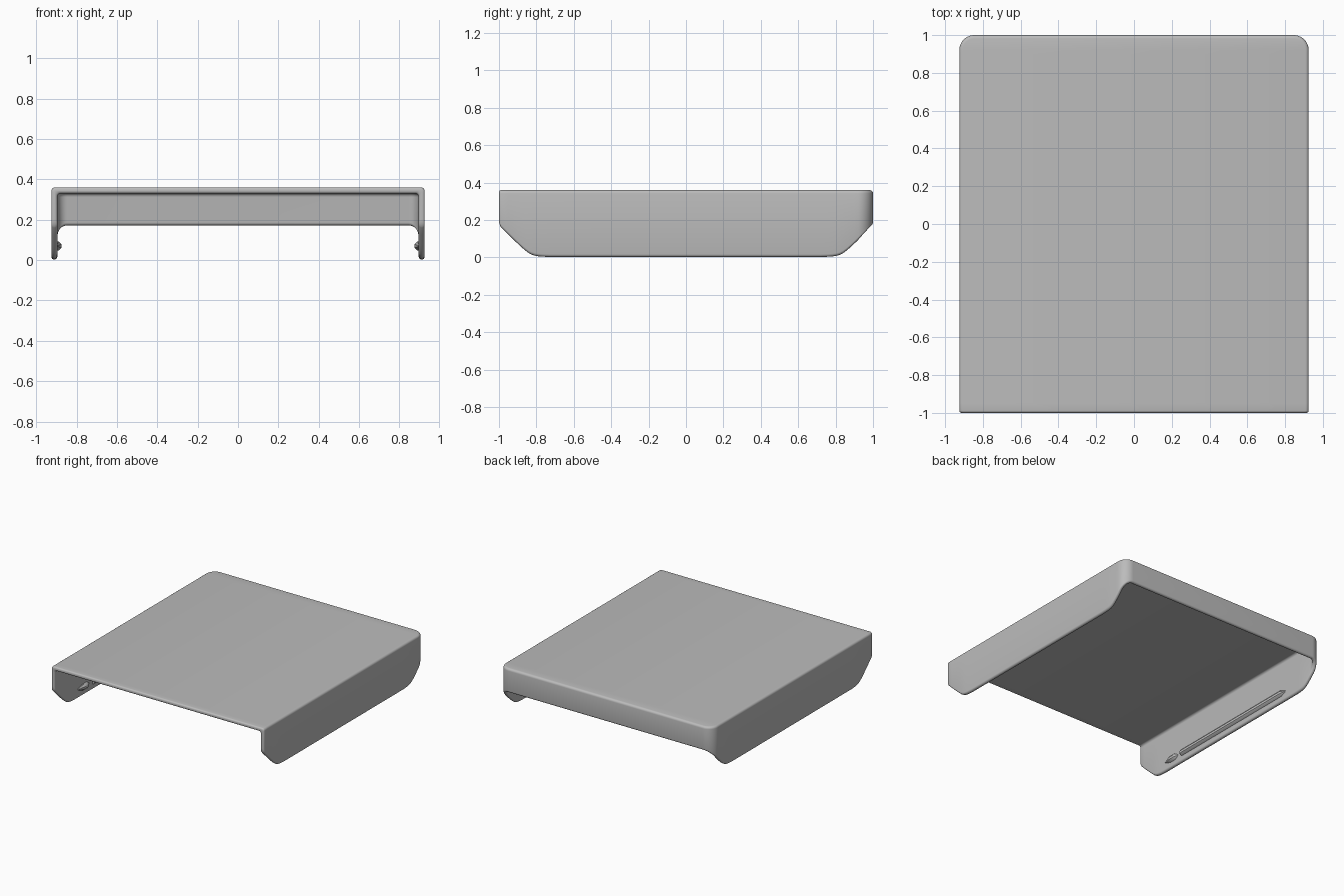
import bpy, bmesh
from math import sin, cos, pi, radians, sqrt

cube = bpy.data.objects.get("Cube")
if cube:
    bpy.data.objects.remove(cube, do_unlink=True)

HALF_W, HALF_L, HEIGHT = 0.925, 1.0, 0.36
WALL, CORNER, EDGE = 0.03, 0.08, 0.018

grey = bpy.data.materials.new("plain_grey")
grey.use_nodes = True
grey.diffuse_color = (0.5, 0.5, 0.5, 1)
grey.node_tree.nodes["Principled BSDF"].inputs["Base Color"].default_value = (0.5, 0.5, 0.5, 1)


def finish(bm, name):
    bmesh.ops.recalc_face_normals(bm, faces=bm.faces)
    mesh = bpy.data.meshes.new(name)
    bm.to_mesh(mesh)
    bm.free()
    obj = bpy.data.objects.new(name, mesh)
    bpy.context.collection.objects.link(obj)
    mesh.materials.append(grey)
    bpy.ops.object.select_all(action='DESELECT')
    obj.select_set(True)
    bpy.context.view_layer.objects.active = obj
    bpy.ops.object.shade_smooth_by_angle(angle=radians(35))
    return obj


def arc(cx, cz, r, a0, a1, n):
    steps = [radians(a0 + (a1 - a0) * i / n) for i in range(n + 1)]
    return [(cx + r * cos(a), cz + r * sin(a)) for a in steps]


def lower_edge(y):
    """Height of the wall's lower edge: flat with 45 degree ends."""
    u = abs(y) - 0.83
    return max(0, (u + sqrt(u * u + 0.0012)) / 2 - 0.0004)


def section(bottom, e):
    """Wall section as (inward distance, z), shrunk by e at the open end."""
    return (arc(e + EDGE, HEIGHT - e - EDGE, EDGE, 90, 180, 4)
            + arc(WALL / 2, bottom + WALL / 2, WALL / 2 - e, 180, 360, 8)
            + arc(WALL - e + EDGE, HEIGHT - WALL + e - EDGE, EDGE, 180, 90, 4))


# Stations along the left half of the wall: x, y, normal x, normal y, lower edge, shrink
half = []
for k in range(5):
    a = k / 4 * pi / 2
    y = -HALF_L + 0.012 * (1 - cos(a))
    e = 0.012 * (1 - sin(a))
    half.append((HALF_W, y, 1, 0, lower_edge(y) + 1.5 * e, e))
ys = [-0.95 + 0.02 * i for i in range(12)] + [0.72 + 0.02 * i for i in range(10)]
for y in ys:
    half.append((HALF_W, y, 1, 0, lower_edge(y), 0))
for k in range(11):
    a = k / 10 * pi / 2
    y = HALF_L - CORNER + CORNER * sin(a)
    half.append((HALF_W - CORNER + CORNER * cos(a), y, cos(a), sin(a), lower_edge(y), 0))
path = half + [(-x, y, -nx, ny, b, e) for x, y, nx, ny, b, e in reversed(half)]

# Cover shell: walls swept round three sides, closed by top and ceiling strips
bm = bmesh.new()
rings = [[bm.verts.new((x - nx * d, y - ny * d, z)) for d, z in section(b, e)]
         for x, y, nx, ny, b, e in path]
for r0, r1 in zip(rings, rings[1:]):
    for j in range(len(r0) - 1):
        bm.faces.new((r0[j], r0[j + 1], r1[j + 1], r1[j]))
for i in range(len(half) - 1):
    for j in (0, -1):
        bm.faces.new((rings[i][j], rings[i + 1][j], rings[-2 - i][j], rings[-1 - i][j]))
bm.faces.new(rings[0] + rings[-1][::-1])
finish(bm, "cover_shell")


def rail(name, side, y0, y1, taper0, taper1):
    """Ridge on the inner wall face with tapered ends."""
    bm = bmesh.new()
    base = HALF_W - WALL + 0.004
    profile = [(0, 0.045), (0.01, 0.047), (0.024, 0.06), (0.024, 0.078), (0.012, 0.092), (0, 0.094)]
    stations = [(y0, 0.15 if taper0 else 1), (y0 + taper0 + 0.001, 1),
                (y1 - taper1 - 0.001, 1), (y1, 0.15 if taper1 else 1)]
    loops = [[bm.verts.new((side * (base - d * s), y, 0.07 + (z - 0.07) * s))
              for d, z in profile] for y, s in stations]
    n = len(profile)
    for a, b in zip(loops, loops[1:]):
        for j in range(n):
            bm.faces.new((a[j], a[(j + 1) % n], b[(j + 1) % n], b[j]))
    bm.faces.new(loops[0])
    bm.faces.new(loops[-1])
    finish(bm, name)


# Snap rails inside both walls
for label, side in (("left", 1), ("right", -1)):
    rail(label + "_long_rail", side, -0.53, 0.64, 0, 0.05)
    rail(label + "_short_rail", side, -0.72, -0.57, 0.06, 0.03)
